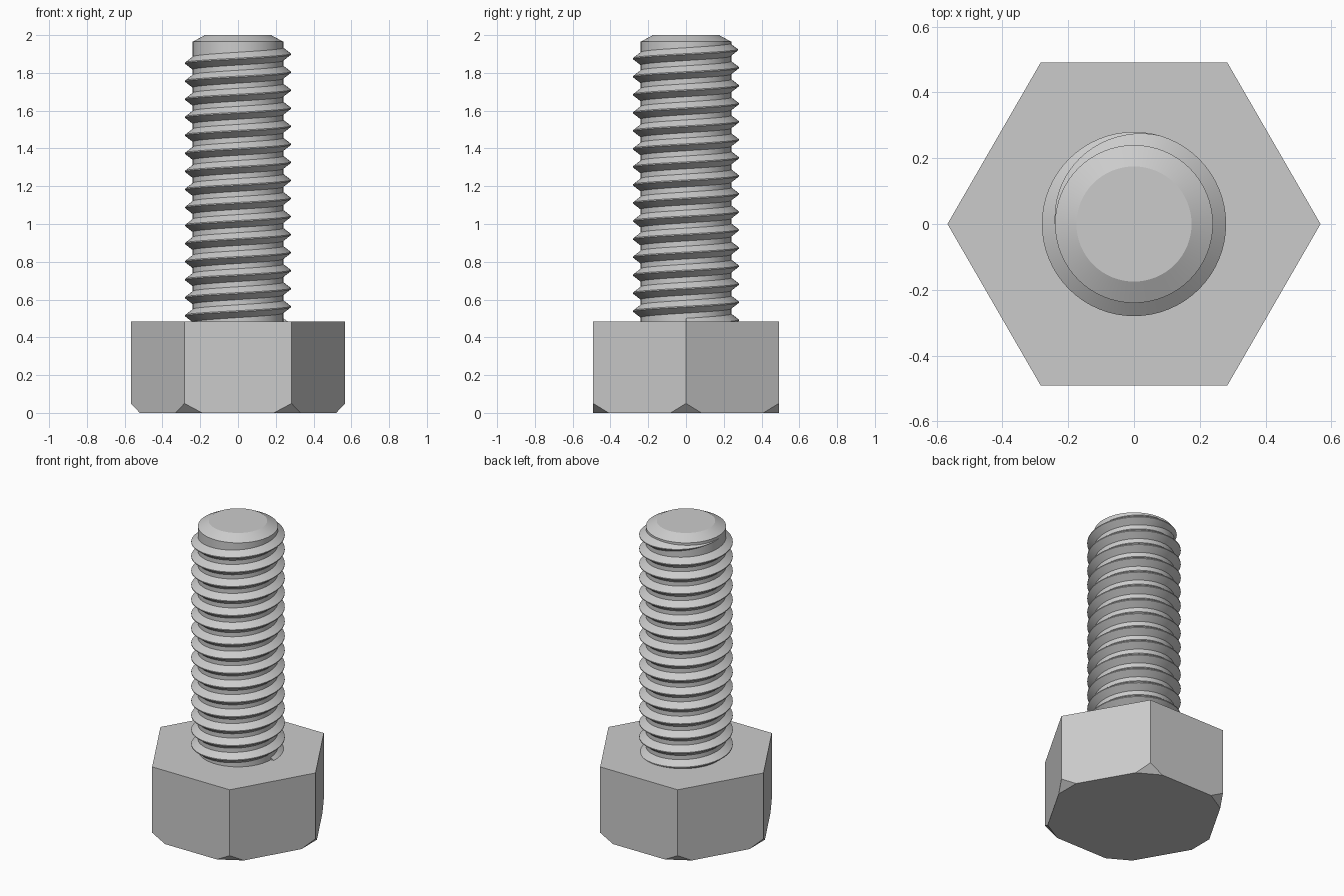
import bpy, bmesh, math
from mathutils import Vector

cube = bpy.data.objects.get("Cube")
if cube:
    bpy.data.objects.remove(cube, do_unlink=True)

steel = bpy.data.materials.new("steel grey")
steel.use_nodes = True
grey = (0.6, 0.6, 0.6, 1)
steel.diffuse_color = grey
steel.node_tree.nodes["Principled BSDF"].inputs["Base Color"].default_value = grey


def finish(bm, name, smooth=None):
    """Turn a bmesh into a scene object, optionally smooth below an angle."""
    bmesh.ops.recalc_face_normals(bm, faces=bm.faces)
    mesh = bpy.data.meshes.new(name)
    bm.to_mesh(mesh)
    bm.free()
    mesh.materials.append(steel)
    obj = bpy.data.objects.new(name, mesh)
    bpy.context.collection.objects.link(obj)
    if smooth:
        bpy.ops.object.select_all(action='DESELECT')
        obj.select_set(True)
        bpy.context.view_layer.objects.active = obj
        bpy.ops.object.shade_smooth_by_angle(angle=math.radians(smooth))
    return obj


def polar(r, a, z):
    return Vector((r * math.cos(a), r * math.sin(a), z))


HEAD_R, HEAD_H = 0.567, 0.485
ROOT_R, CREST_R = 0.24, 0.28
SEGMENTS = 64

# Hexagonal head: extruded hexagon with its six lower corners sliced off
bm = bmesh.new()
base = bm.faces.new([bm.verts.new(polar(HEAD_R, i * math.pi / 3, 0)) for i in range(6)])
top = bmesh.ops.extrude_face_region(bm, geom=[base], use_keep_orig=True)["geom"]
bmesh.ops.translate(bm, vec=(0, 0, HEAD_H),
                    verts=[v for v in top if isinstance(v, bmesh.types.BMVert)])
for i in range(6):
    a = i * math.pi / 3
    cut = bmesh.ops.bisect_plane(
        bm, geom=bm.verts[:] + bm.edges[:] + bm.faces[:],
        plane_co=polar(HEAD_R, a, 0.05), plane_no=polar(0.05, a, -0.047),
        clear_outer=True)["geom_cut"]
    bmesh.ops.contextual_create(bm, geom=[e for e in cut if isinstance(e, bmesh.types.BMEdge)])
finish(bm, "hex_head")

# Shank core: turned profile with a chamfered tip
bm = bmesh.new()
profile = [(0, 0.4), (ROOT_R, 0.4), (ROOT_R, 1.965), (0.175, 2), (0, 2)]
verts = [bm.verts.new((r, 0, z)) for r, z in profile]
edges = [bm.edges.new(pair) for pair in zip(verts, verts[1:])]
bmesh.ops.spin(bm, geom=verts + edges, cent=(0, 0, 0), axis=(0, 0, 1),
               angle=2 * math.pi, steps=SEGMENTS)
bmesh.ops.remove_doubles(bm, verts=bm.verts, dist=0.0001)
finish(bm, "shank", smooth=25)

# Thread: right-handed ridge swept up a helix, fading out at the tip
PITCH, END_Z = 0.0955, 1.947
TURNS = 15.5
RUNOUT = 0.29
bm = bmesh.new()
rings = []
steps = int(TURNS * SEGMENTS)
for s in range(steps + 1):
    left = (steps - s) / SEGMENTS
    a = math.pi - left * 2 * math.pi
    z = END_Z - left * PITCH
    size = max(0.04, min(1, left / RUNOUT))
    crest = ROOT_R + (CREST_R - ROOT_R) * size
    section = [(ROOT_R - 0.004, -0.037), (crest, -0.003), (crest, 0.003), (ROOT_R - 0.004, 0.037)]
    rings.append([bm.verts.new(polar(r, a, z + dz * size)) for r, dz in section])
for low, high in zip(rings, rings[1:]):
    for j in range(4):
        k = (j + 1) % 4
        bm.faces.new((low[j], high[j], high[k], low[k]))
bm.faces.new(rings[0])
bm.faces.new(rings[-1][::-1])
finish(bm, "screw_thread", smooth=25)
